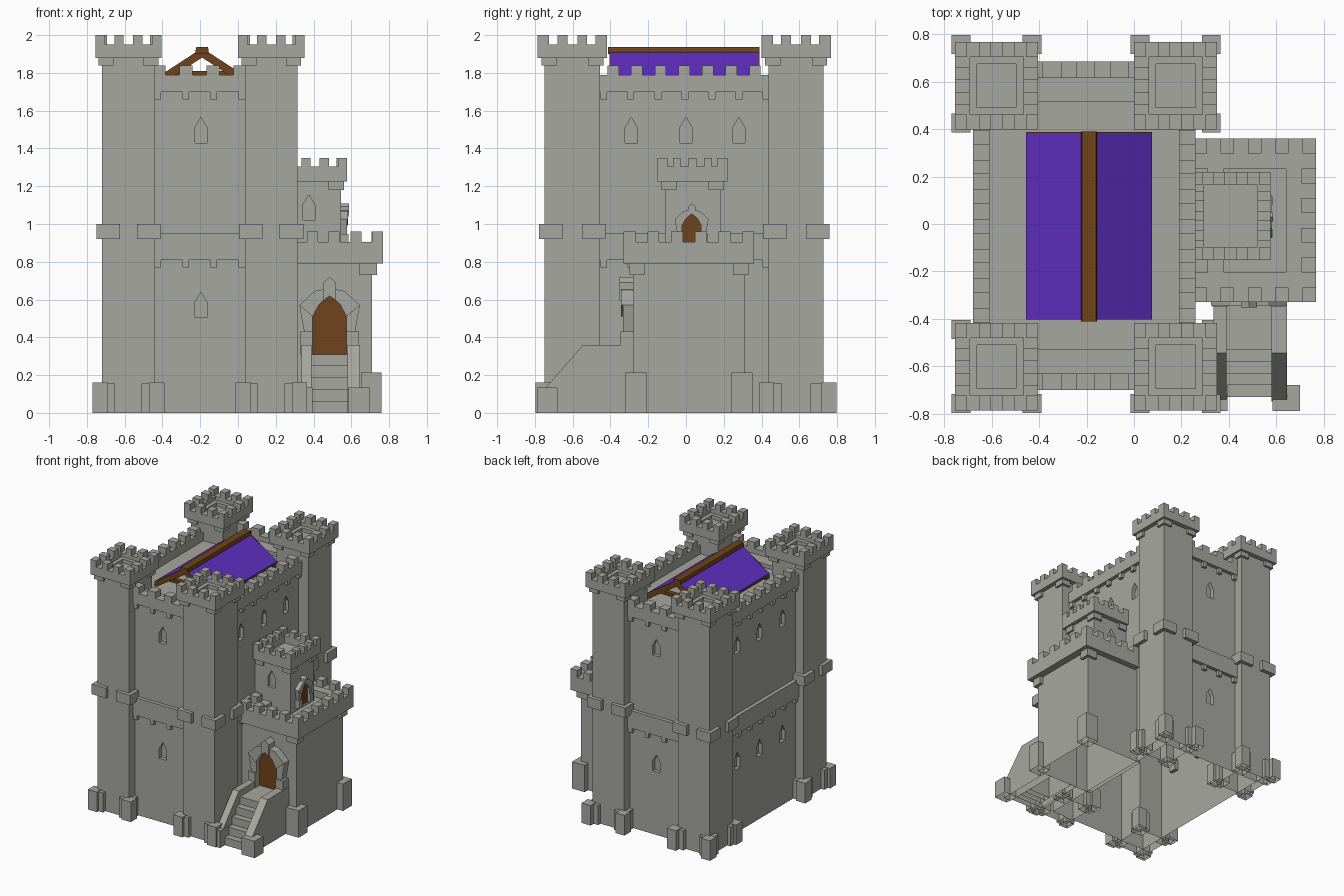
import bpy, bmesh
from mathutils import Vector

if "Cube" in bpy.data.objects:
    bpy.data.objects.remove(bpy.data.objects["Cube"])


def material(name, col):
    m = bpy.data.materials.new(name)
    m.diffuse_color = (*col, 1)
    m.use_nodes = True
    m.node_tree.nodes["Principled BSDF"].inputs["Base Color"].default_value = m.diffuse_color
    return m


STONE = material("grey stone", (0.385, 0.388, 0.352))
WOOD = material("brown wood", (0.156, 0.056, 0.011))
CLOTH = material("purple roofing", (0.118, 0.028, 0.54))


def open_bottom(bm):
    # the shells stand on the ground without floor faces
    low = [f for f in bm.faces if all(v.co.z < .001 for v in f.verts)]
    bmesh.ops.delete(bm, geom=low, context='FACES')


class Part:
    """Collects boxes and extruded profiles into one flat-shaded object."""

    def __init__(self, name, mat):
        self.name, self.mat, self.bm = name, mat, bmesh.new()

    def prism(self, prof, axis, a, b):
        # prof holds (u, z); u is x when extruding along y, and y along x
        def pt(u, z, d):
            return Vector((u, d, z)) if axis == 'y' else Vector((d, u, z))
        va = [self.bm.verts.new(pt(u, z, a)) for u, z in prof]
        vb = [self.bm.verts.new(pt(u, z, b)) for u, z in prof]
        self.bm.faces.new(va)
        self.bm.faces.new(vb[::-1])
        n = len(prof)
        for i in range(n):
            j = (i + 1) % n
            self.bm.faces.new((va[j], va[i], vb[i], vb[j]))

    def box(self, x0, x1, y0, y1, z0, z1):
        self.prism([(x0, z0), (x1, z0), (x1, z1), (x0, z1)], 'y', y0, y1)

    def corners(self, x0, x1, y0, y1, z0, z1, out, size):
        # one block on each corner of a rectangular plan
        for x, sx in ((x0, -1), (x1, 1)):
            for y, sy in ((y0, -1), (y1, 1)):
                xs = sorted((x + sx * out, x + sx * (out - size)))
                ys = sorted((y + sy * out, y + sy * (out - size)))
                self.box(*xs, *ys, z0, z1)

    def ring(self, x0, x1, y0, y1, z0, z1, t):
        self.box(x0, x1, y0, y0 + t, z0, z1)
        self.box(x0, x1, y1 - t, y1, z0, z1)
        self.box(x0, x0 + t, y0 + t, y1 - t, z0, z1)
        self.box(x1 - t, x1, y0 + t, y1 - t, z0, z1)

    def parapet(self, x0, x1, y0, y1, z0, floor, zc, zt, t, nx, ny):
        # floor slab, wall ring, and merlons on all four sides
        self.box(x0 + t, x1 - t, y0 + t, y1 - t, z0, floor)
        self.ring(x0, x1, y0, y1, z0, zc, t)
        ux, uy = (x1 - x0) / (2 * nx - 1), (y1 - y0) / (2 * ny - 1)
        for i in range(nx):
            for y in (y0, y1 - t):
                self.box(x0 + 2 * i * ux, x0 + (2 * i + 1) * ux, y, y + t, zc, zt)
        for i in range(1, ny - 1):
            for x in (x0, x1 - t):
                self.box(x, x + t, y0 + 2 * i * uy, y0 + (2 * i + 1) * uy, zc, zt)

    def done(self, closed=False):
        bmesh.ops.recalc_face_normals(self.bm, faces=self.bm.faces)
        if not closed:
            open_bottom(self.bm)
        me = bpy.data.meshes.new(self.name)
        self.bm.to_mesh(me)
        self.bm.free()
        me.materials.append(self.mat)
        ob = bpy.data.objects.new(self.name, me)
        bpy.context.collection.objects.link(ob)
        return ob


def cut(ob, cutter):
    # cut the recesses, apply the result and remove the cutter
    m = ob.modifiers.new("windows", 'BOOLEAN')
    m.object, m.operation, m.solver = cutter, 'DIFFERENCE', 'EXACT'
    bpy.context.view_layer.update()
    bm = bmesh.new()
    bm.from_object(ob, bpy.context.evaluated_depsgraph_get())
    open_bottom(bm)
    ob.modifiers.clear()
    bm.to_mesh(ob.data)
    bm.free()
    bpy.data.objects.remove(cutter)


def window(u, z):
    return [(u - .032, z), (u + .032, z), (u + .032, z + .08), (u, z + .135), (u - .032, z + .08)]


# Keep walls with pointed window recesses
WX0, WX1, WY0, WY1 = -.65, .23, -.67, .655
p = Part("keep_walls", STONE)
p.box(WX0, WX1, WY0, WY1, 0, 1.70)
walls = p.done(closed=True)
c = Part("keep_window_cutter", STONE)
for z in (.505, 1.43):
    c.prism(window(-.196, z), 'y', WY0 - .1, WY0 + .03)
    c.prism(window(-.196, z), 'y', WY1 - .03, WY1 + .1)
    for y in (-.29, 0, .28):
        c.prism(window(y, z), 'x', WX0 - .1, WX0 + .03)
        if z > 1:
            c.prism(window(y, z), 'x', WX1 - .03, WX1 + .1)
cut(walls, c.done())

# Keep string course and its upper parapet
o = .03
p = Part("keep_string_course", STONE)
p.ring(WX0 - o, WX1 + o, WY0 - o, WY1 + o, .81, .95, .04)
p.done()
p = Part("keep_parapet", STONE)
X0, X1, Y0, Y1 = WX0 - o, WX1 + o, WY0 - o, WY1 + o
p.ring(X0, X1, Y0, Y1, 1.70, 1.79, .07)
p.box(X0 + .07, X1 - .07, Y0 + .07, Y1 - .07, 1.70, 1.72)
for y0, y1 in ((Y0 + .07, Y0 + .17), (Y1 - .17, Y1 - .07)):
    p.box(X0 + .07, X1 - .07, y0, y1, 1.72, 1.75)
for i in range(4):
    x = -.418 + i * .143
    for y in (Y0, Y1 - .07):
        p.box(x - .034, x + .034, y, y + .07, 1.79, 1.84)
for i in range(7):
    y = -.385 + i * .125
    for x in (X0, X1 - .07):
        p.box(x, x + .07, y - .03, y + .03, 1.79, 1.84)
p.done()

# Small corbels below the string course and parapet
p = Part("keep_corbels", STONE)
for z in (.77, 1.66):
    for i in range(4):
        x = -.425 + i * .148
        p.box(x - .017, x + .017, WY0 - .025, WY0, z, z + .042)
        p.box(x - .017, x + .017, WY1, WY1 + .025, z, z + .042)
    for i in range(7):
        y = -.435 + i * .143
        p.box(WX0 - .025, WX0, y - .018, y + .018, z, z + .042)
        p.box(WX1, WX1 + .025, y - .018, y + .018, z, z + .042)
p.done()

# Four corner towers
for side, cx in (("left", -.58), ("right", .176)):
    for end, cy in (("front", -.602), ("back", .583)):
        plan = (cx - .14, cx + .14, cy - .146, cy + .146)
        back = .018 if cy > 0 else 0
        p = Part(f"{end}_{side}_tower", STONE)
        p.box(*plan, 0, 1.88)
        p.corners(*plan[:3], plan[3] + back, 0, .16, .05, .08)
        p.corners(*plan, 0, .155, .03, .10)
        p.corners(*plan, .92, 1.0, .03, .125)
        p.corners(*plan, 1.84, 1.88, .018, .08)
        p.parapet(cx - .175, cx + .175, cy - .184, cy + .184,
                  1.88, 1.89, 1.95, 2.0, .062, 4, 4)
        p.ring(cx - .113, cx + .113, cy - .122, cy + .122, 1.89, 1.92, .03)
        p.done()

# Gatehouse on the right side
p = Part("gatehouse", STONE)
p.box(.2, .71, -.278, .31, 0, .80)
for y0, y1 in ((-.32, -.21), (.24, .352)):
    p.box(.65, .76, y0, y1, 0, .215)
for y0, y1 in ((-.3, -.22), (.25, .332)):
    p.box(.64, .735, y0, y1, .73, .79)
p.parapet(.25, .768, -.33, .36, .79, .85, .905, .96, .062, 5, 6)
p.ring(.312, .706, -.268, .298, .85, .904, .065)
p.done()

# Small turret above the gatehouse
p = Part("turret", STONE)
p.box(.2, .545, -.112, .182, .8, 1.23)
turret = p.done()
c = Part("turret_window_cutter", STONE)
c.prism(window(.375, 1.02), 'y', -.2, -.085)
c.prism(window(.375, 1.02), 'y', .155, .3)
cut(turret, c.done())
p = Part("turret_parapet", STONE)
for y0, y1 in ((-.13, -.05), (.12, .2)):
    p.box(.48, .56, y0, y1, 1.18, 1.225)
    p.box(.24, .31, y0, y1, 1.18, 1.225)
p.parapet(.24, .577, -.152, .22, 1.225, 1.25, 1.305, 1.35, .055, 4, 5)
p.done()


# Pointed doors with stone surrounds
def doorway(name, centre, base, s, axis, plane, out):
    def tr(pts, flip=1):
        return [(centre + flip * u * s, base + z * s) for u, z in pts]
    d = Part(name + "_door", WOOD)
    d.prism(tr([(-.09, 0), (.09, 0), (.09, .2), (.055, .265), (0, .31), (-.055, .265), (-.09, .2)]),
            axis, plane, plane + out * .012)
    d.done()
    f = Part(name + "_door_surround", STONE)
    for k in (1, -1):
        f.prism(tr([(-.155, 0), (-.09, 0), (-.09, .12), (-.155, .12)], k), axis, plane, plane + out * .07 * s)
        f.prism(tr([(-.135, .12), (-.09, .12), (-.09, .2), (-.16, .26)], k), axis, plane, plane + out * .055 * s)
        f.prism(tr([(-.16, .26), (-.09, .2), (-.055, .265), (-.03, .287), (-.03, .345), (-.08, .335)], k),
                axis, plane, plane + out * .065 * s)
    f.prism(tr([(-.034, .285), (0, .309), (.034, .285), (.034, .38), (0, .41), (-.034, .38)]),
            axis, plane, plane + out * .075 * s)
    f.done()


doorway("gatehouse", .485, .31, 1, 'y', -.278, -1)
doorway("turret", .03, .88, .56, 'x', .545, 1)

# Entrance stairs with sloped side walls and end blocks
p = Part("stairs", STONE)
p.box(.385, .585, -.53, -.27, 0, .31)
for i in range(4):
    p.box(.385, .585, -.58 - i * .05, -.53 - i * .05, 0, .25 - i * .0625)
p.done()
p = Part("stair_side_walls", STONE)
for x0, x1 in ((.335, .39), (.58, .645)):
    p.prism([(-.75, 0), (-.27, 0), (-.27, .36), (-.545, .36), (-.75, .125)], 'x', x0, x1)
p.box(.33, .395, -.79, -.68, 0, .135)
p.box(.585, .70, -.79, -.68, 0, .135)
p.done()

# Pitched roof: purple covering, wooden boards, ridge beam and end trusses
RX = -.19
cover, frame = Part("roof_covering", CLOTH), Part("roof_frame", WOOD)
for k in (1, -1):
    def slope(top, thick):
        return [(RX, top), (RX + k * .265, top - .172), (RX + k * .265, top - .172 - thick), (RX, top - thick)]
    cover.prism(slope(1.93, .009), 'y', -.40, .385)
    frame.prism(slope(1.921, .012), 'y', -.40, .385)
    for y0, y1 in ((-.40, -.36), (.345, .385)):
        frame.prism(slope(1.911, .03), 'y', y0, y1)
    for y in (-.404, .385):
        frame.prism(slope(1.931, .05), 'y', y, y + .004)
frame.prism([(RX - .034, 1.90), (RX + .034, 1.90), (RX + .034, 1.922), (RX + .03, 1.938),
             (RX - .03, 1.938), (RX - .034, 1.922)], 'y', -.412, .39)
for y in (-.395, .345):
    frame.box(RX - .025, RX + .025, y, y + .04, 1.72, 1.80)
    frame.box(RX - .18, RX + .18, y, y + .04, 1.785, 1.81)
cover.done()
frame.done()
